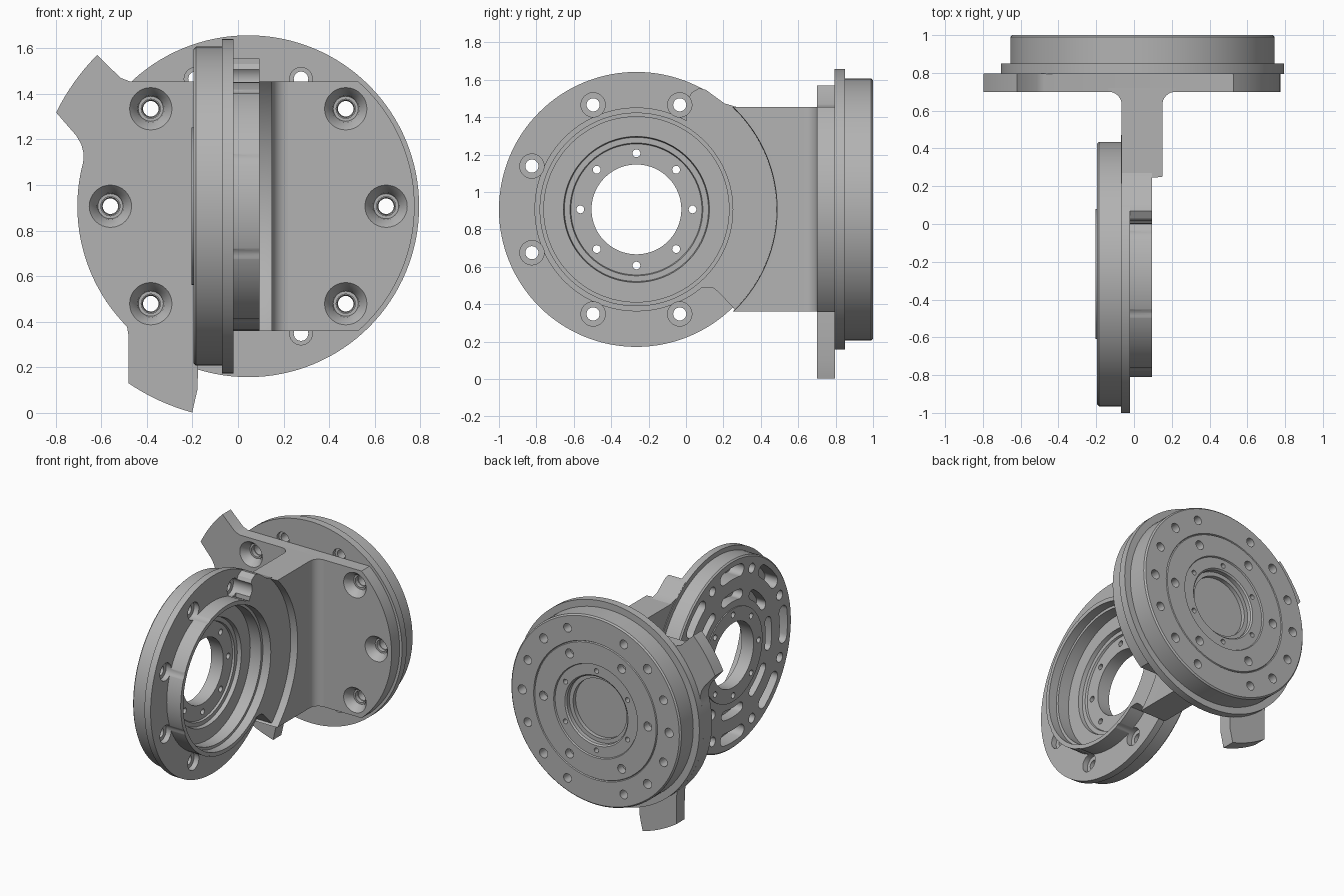
import bpy, bmesh
from math import sin, cos, radians, pi
from mathutils import Vector

cube = bpy.data.objects.get("Cube")
if cube:
    bpy.data.objects.remove(cube, do_unlink=True)

metal = bpy.data.materials.new("machined grey")
GREY = (0.45, 0.45, 0.45, 1)
metal.use_nodes = True
metal.diffuse_color = GREY
metal.node_tree.nodes["Principled BSDF"].inputs["Base Color"].default_value = GREY

MID = 0.907      # height of both wheel axes
BOLT = 0.605     # bolt circle radius


# Local frames: (u, v, t) to world, t runs along the part's axis
def rear(u, v, t):
    return Vector((u + 0.045, t, v + MID))


def side(u, v, t):
    return Vector((t, u - 0.265, v + MID))


def upright(u, v, t):
    return Vector((u, v, t))


def arc(r, a0, a1, n=16, cu=0, cv=0):
    angles = [radians(a0 + (a1 - a0) * i / n) for i in range(n + 1)]
    return [(cu + r * cos(a), cv + r * sin(a)) for a in angles]


def polar(r, deg):
    return r * cos(radians(deg)), r * sin(radians(deg))


def turn(bm, frame, profile, seg=32, ring=False, cu=0, cv=0):
    """Revolve (radius, t) points; ring joins the ends, otherwise they are capped."""
    loops = [[bm.verts.new(frame(cu + r * cos(2 * pi * i / seg), cv + r * sin(2 * pi * i / seg), t))
              for i in range(seg)] for r, t in profile]
    pairs = list(zip(loops, loops[1:]))
    if ring:
        pairs.append((loops[-1], loops[0]))
    else:
        bm.faces.new(loops[0])
        bm.faces.new(loops[-1])
    for a, b in pairs:
        for i in range(seg):
            j = (i + 1) % seg
            bm.faces.new((a[i], a[j], b[j], b[i]))


def prism(bm, frame, pts, t0, t1):
    low = [bm.verts.new(frame(u, v, t0)) for u, v in pts]
    high = [bm.verts.new(frame(u, v, t1)) for u, v in pts]
    bm.faces.new(low)
    bm.faces.new(high)
    for i in range(len(pts)):
        j = (i + 1) % len(pts)
        bm.faces.new((low[i], low[j], high[j], high[i]))


def slot(bm, frame, r, w, a0, a1, t0, t1):
    """Curved slot with round ends."""
    pts = (arc(r + w, a0, a1) + arc(w, a1, a1 + 180, 8, *polar(r, a1))[1:-1]
           + arc(r - w, a1, a0) + arc(w, a0 + 180, a0 + 360, 8, *polar(r, a0))[1:-1])
    prism(bm, frame, pts, t0, t1)


def finish(name, bm):
    bmesh.ops.recalc_face_normals(bm, faces=bm.faces)
    mesh = bpy.data.meshes.new(name)
    bm.to_mesh(mesh)
    bm.free()
    mesh.materials.append(metal)
    ob = bpy.data.objects.new(name, mesh)
    bpy.context.collection.objects.link(ob)
    return ob


def carve(ob, *cuts):
    for bm in cuts:
        tool = finish("cutter", bm)
        tool.hide_render = True
        mod = ob.modifiers.new("cut", "BOOLEAN")
        mod.operation, mod.solver, mod.object = "DIFFERENCE", "EXACT", tool
        bpy.context.view_layer.objects.active = ob
        bpy.ops.object.modifier_apply(modifier=mod.name)
        bpy.data.objects.remove(tool, do_unlink=True)


def smooth(ob):
    bpy.ops.object.select_all(action="DESELECT")
    ob.select_set(True)
    bpy.context.view_layer.objects.active = ob
    bpy.ops.object.shade_smooth_by_angle(angle=radians(30))


# Rear drum: flange, body, shallow face steps and a recessed centre
bm = bmesh.new()
turn(bm, rear, [(0.75, 0.795), (0.75, 0.85), (0.70, 0.85), (0.70, 0.99), (0.69, 1.0),
                (0.51, 1.0), (0.505, 0.992), (0.50, 1.0), (0.345, 1.0), (0.34, 0.99),
                (0.26, 0.99), (0.25, 0.98), (0.25, 0.95), (0.22, 0.95), (0.22, 0.92)], 128)
rear_drum = finish("rear_drum", bm)
holes = bmesh.new()
for k in range(16):
    if k % 8 != 4:
        u, v = polar(BOLT, 22.5 * k)
        head = [(0.05, 0.7), (0.05, 0.82), (0.032, 0.82)] if k % 2 else [(0.04, 0.7)]
        turn(holes, rear, head + [(0.032, 1.1)], 24, cu=u, cv=v)
for k in range(6):
    u, v = polar(0.43, 60 * k)
    turn(holes, rear, [(0.033, 0.94), (0.033, 1.1)], 24, cu=u, cv=v)
    u, v = polar(0.295, 60 * k + 30)
    turn(holes, rear, [(0.018, 0.94), (0.018, 1.1)], 16, cu=u, cv=v)
carve(rear_drum, holes)

# Mounting plate with two stop tabs and countersunk screw holes
outline = (arc(0.73, -48.6, 48.6, 40) + [(-0.52, 0.548), (-0.56, 0.563)]
           + arc(0.938, 135, 154, 8) + [(-0.755, 0.31), (-0.732, 0.27), (-0.722, 0.23)]
           + arc(0.75, 165, 222, 24) + [(-0.532, -0.53), (-0.525, -0.57)]
           + arc(0.938, 236, 254.8, 8) + [(-0.222, -0.8), (-0.22, -0.547)])
bm = bmesh.new()
prism(bm, rear, outline, 0.70, 0.797)
mounting_plate = finish("mounting_plate", bm)
holes = bmesh.new()
for a in (0, 45, 135, 180, 225, 315):
    u, v = polar(BOLT, a)
    turn(holes, rear, [(0.097, 0.69), (0.093, 0.70), (0.06, 0.74), (0.055, 0.765),
                       (0.042, 0.765), (0.042, 0.9)], 32, cu=u, cv=v)
carve(mounting_plate, holes)

# Arm web: section filleted into the plate, ending in an arc around the side housing
web = ([(-0.065, 0.1), (0.15, 0.1)] + arc(0.07, 180, 90, 8, 0.22, 0.63)
       + [(0.22, 0.72), (-0.135, 0.72)] + arc(0.07, 90, 0, 8, -0.135, 0.63))
bm = bmesh.new()
prism(bm, upright, web, 0.36, 1.455)
arm_web = finish("arm_web", bm)
cut = bmesh.new()
turn(cut, side, [(0.75, -0.3), (0.75, 0.12), (0.765, 0.3)], 128)
carve(arm_web, cut)

# Arm lug: thinner crescent hugging the housing rim
lug = (arc(0.53, -53, 60, 40) + [(0.275, 0.59), (0.295, 0.625), (0.335, 0.648), (0.37, 0.64),
       (0.47, 0.567), (0.535, 0.548)] + arc(0.765, 45.5, -45.5, 40)
       + [(0.44, -0.443), (0.41, -0.42), (0.385, -0.417)])
bm = bmesh.new()
prism(bm, side, lug, -0.065, 0.095)
arm_lug = finish("arm_lug", bm)
cut = bmesh.new()
for s in (1, -1):
    u, v = polar(BOLT, s * 67.5)
    turn(cut, side, [(0.065, -0.2), (0.065, 0.2)], 32, cu=u, cv=v)
carve(arm_lug, cut)

# Side housing: open cup with flange, rim, stepped floor and bored hub
bm = bmesh.new()
turn(bm, side, [(0.24, -0.203), (0.345, -0.203), (0.345, -0.195), (0.69, -0.195), (0.70, -0.185),
                (0.70, -0.07), (0.735, -0.07), (0.735, -0.02), (0.545, -0.02), (0.545, 0.095),
                (0.515, 0.095), (0.515, 0.03), (0.495, 0.03), (0.495, -0.06), (0.39, -0.06),
                (0.385, -0.09), (0.355, -0.09), (0.35, -0.105), (0.24, -0.105)], 128, ring=True)
side_housing = finish("side_housing", bm)
holes = bmesh.new()
for k in range(8):
    a = 45 * k
    u, v = polar(BOLT, a + 22.5)
    turn(holes, side, [(0.035, -0.3), (0.035, -0.06), (0.065, -0.06), (0.065, 0.12)], 32, cu=u, cv=v)
    u, v = polar(0.30, a)
    turn(holes, side, [(0.021, -0.3), (0.021, 0.0)], 16, cu=u, cv=v)
    slot(holes, side, BOLT, 0.045, a - 9, a + 9, -0.3, -0.09)
    slot(holes, side, 0.43, 0.035, a - 12, a + 12, -0.3, -0.12)
carve(side_housing, holes)

for part in (rear_drum, mounting_plate, arm_web, arm_lug, side_housing):
    smooth(part)
